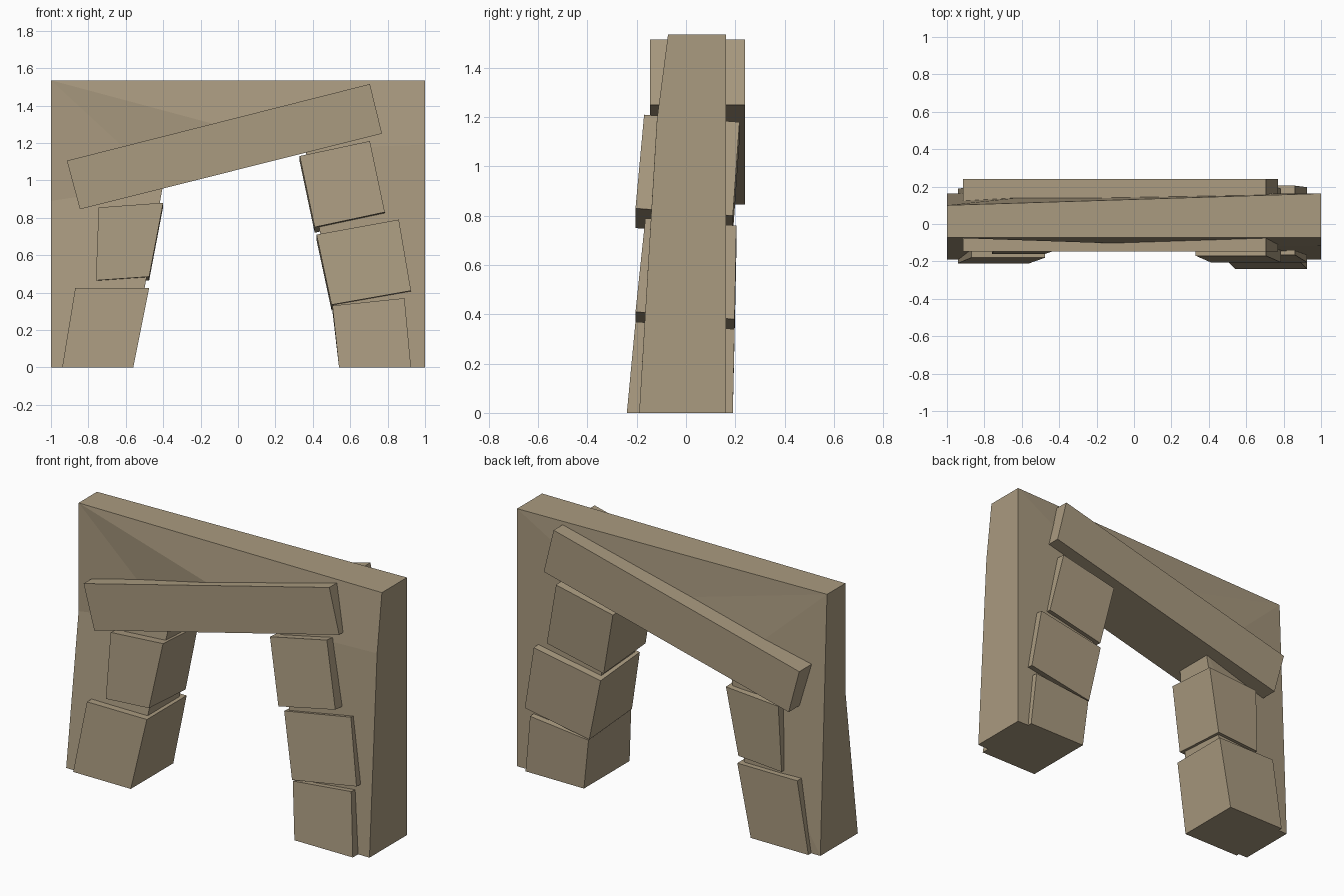
import bpy
import bmesh

cube = bpy.data.objects.get("Cube")
if cube:
    bpy.data.objects.remove(cube, do_unlink=True)

# One sandstone colour for everything
stone = bpy.data.materials.new("tan_stone")
stone.use_nodes = True
colour = (0.40, 0.325, 0.215, 1.0)
stone.diffuse_color = colour
bsdf = stone.node_tree.nodes["Principled BSDF"]
bsdf.inputs["Base Color"].default_value = colour
bsdf.inputs["Roughness"].default_value = 0.9


def finish(name, bm):
    bmesh.ops.recalc_face_normals(bm, faces=bm.faces)
    mesh = bpy.data.meshes.new(name)
    bm.to_mesh(mesh)
    bm.free()
    mesh.materials.append(stone)
    obj = bpy.data.objects.new(name, mesh)
    bpy.context.collection.objects.link(obj)
    return obj


def block(name, outline, front, back, drop=0.0):
    """Stone from a front outline (two top, two bottom corners), with
    (top, bottom) depths and a rear face that sits lower by drop."""
    bm = bmesh.new()
    rings = []
    for depths, fall in ((front, 0.0), (back, drop)):
        rings.append([bm.verts.new((x, depths[i // 2], max(z - fall, 0.0)))
                      for i, (x, z) in enumerate(outline)])
    a, b = rings
    bm.faces.new(a)
    bm.faces.new(b)
    for i in range(4):
        j = (i + 1) % 4
        bm.faces.new((a[i], a[j], b[j], b[i]))
    return finish(name, bm)


# Wall: leaning slab with a skewed doorway
TOP = 1.535
bm = bmesh.new()


def v(x, y, z):
    return bm.verts.new((x, y, z))


# Loop order: left foot, doorway, right foot, right shoulder, top, left shoulder
f = [v(-1, -0.19, 0), v(-0.575, -0.19, 0), v(-0.40, -0.07, 0.98),
     v(0.36, -0.12, 1.17), v(0.565, -0.19, 0), v(1, -0.19, 0),
     v(1, -0.118, 1.19), v(1, -0.073, TOP), v(-1, -0.073, TOP),
     v(-1, -0.073, 0.89)]
b = [v(-1, 0.163, 0), v(-0.575, 0.163, 0), v(-0.40, 0.163, 0.98),
     v(0.36, 0.163, 1.17), v(0.565, 0.163, 0), v(1, 0.163, 0),
     v(1, 0.163, TOP), v(-1, 0.10, TOP)]
faces = [
    (f[0], f[1], f[2], f[9]), (f[3], f[4], f[5], f[6]),
    (f[9], f[2], f[8]), (f[2], f[3], f[8]), (f[3], f[7], f[8]),
    (f[3], f[6], f[7]),
    (b[0], b[1], b[2]), (b[0], b[2], b[7]), (b[2], b[3], b[7]),
    (b[3], b[6], b[7]), (b[3], b[4], b[5], b[6]),
    (f[5], b[5], b[6], f[7], f[6]), (f[0], f[9], f[8], b[7], b[0]),
    (f[7], b[6], b[7], f[8]),
]
faces += [(f[i], f[i + 1], b[i + 1], b[i]) for i in range(5)]
for face in faces:
    bm.faces.new(face)
finish("wall", bm)

# Slanted lintel passing through the wall
block("lintel", [(-0.915, 1.105), (0.705, 1.515), (0.77, 1.25), (-0.845, 0.845)],
      (-0.147, -0.147), (0.24, 0.24))

# Stacked jamb stones on the -x side
block("upper_jamb_stone_a", [(-0.745, 0.855), (-0.40, 0.88), (-0.475, 0.485), (-0.76, 0.465)],
      (-0.135, -0.16), (0.195, 0.185), 0.02)
block("lower_jamb_stone_a", [(-0.87, 0.425), (-0.475, 0.425), (-0.56, 0), (-0.94, 0)],
      (-0.18, -0.21), (0.195, 0.19))

# Stacked jamb stones on the +x side
block("upper_jamb_stone_b", [(0.33, 1.13), (0.705, 1.21), (0.785, 0.83), (0.41, 0.75)],
      (-0.17, -0.205), (0.217, 0.19), 0.03)
block("middle_jamb_stone_b", [(0.42, 0.71), (0.86, 0.79), (0.925, 0.41), (0.50, 0.335)],
      (-0.165, -0.205), (0.205, 0.197), 0.03)
block("lower_jamb_stone_b", [(0.505, 0.33), (0.89, 0.37), (0.925, 0), (0.54, 0)],
      (-0.205, -0.24), (0.197, 0.19), 0.03)
